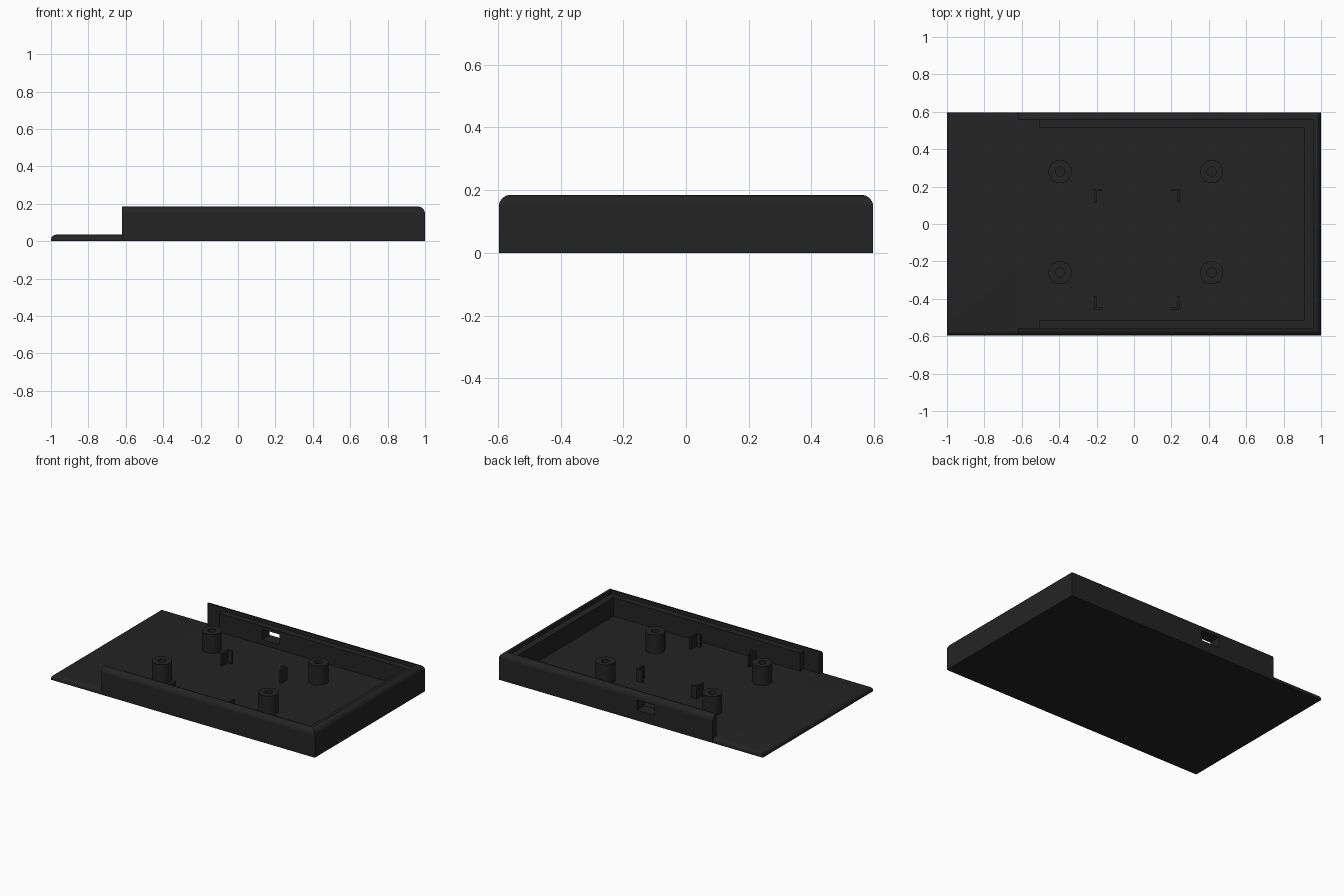
import bpy, bmesh, math
from mathutils import Matrix, Vector

if "Cube" in bpy.data.objects:
    bpy.data.objects.remove(bpy.data.objects["Cube"])

black = bpy.data.materials.new("matte_black")
black.diffuse_color = (0.017, 0.017, 0.017, 1)
black.use_nodes = True
black.node_tree.nodes["Principled BSDF"].inputs["Base Color"].default_value = black.diffuse_color


def finish(bm, name):
    bmesh.ops.recalc_face_normals(bm, faces=bm.faces)
    me = bpy.data.meshes.new(name)
    bm.to_mesh(me)
    bm.free()
    me.materials.append(black)
    ob = bpy.data.objects.new(name, me)
    bpy.context.collection.objects.link(ob)
    return ob


def add_box(bm, lo, hi):
    lo, hi = Vector(lo), Vector(hi)
    m = Matrix.Translation((lo + hi) / 2) @ Matrix.Diagonal((hi - lo).to_4d())
    bmesh.ops.create_cube(bm, size=1, matrix=m)


def box(name, lo, hi, bevel=0, open_side=None):
    """Box with rounded top edges, except on the side at x = open_side."""
    bm = bmesh.new()
    add_box(bm, lo, hi)
    if bevel:
        edges = [e for e in bm.edges
                 if all(abs(v.co.z - hi[2]) < 1e-5 for v in e.verts)
                 and not all(abs(v.co.x - open_side) < 1e-5 for v in e.verts)]
        bmesh.ops.bevel(bm, geom=edges, offset=bevel, segments=8,
                        profile=0.5, affect='EDGES')
    return finish(bm, name)


def smooth(ob):
    bpy.ops.object.select_all(action='DESELECT')
    ob.select_set(True)
    bpy.context.view_layer.objects.active = ob
    bpy.ops.object.shade_smooth_by_angle(angle=math.radians(30))


def cut(ob, lo, hi):
    cutter = box("cutter", lo, hi)
    cutter.hide_render = True
    mod = ob.modifiers.new("cut", 'BOOLEAN')
    mod.operation, mod.solver, mod.object = 'DIFFERENCE', 'EXACT', cutter
    bpy.context.view_layer.objects.active = ob
    bpy.ops.object.modifier_apply(modifier=mod.name)
    bpy.data.objects.remove(cutter)


FLOOR, LEDGE, TOP = 0.035, 0.162, 0.185

# Tray with three walls, an inner ledge and an open left end
tray = box("tray", (-0.62, -0.597, 0), (1, 0.597, TOP), 0.038, -0.62)
cut(tray, (-0.8, -0.515, FLOOR), (0.91, 0.515, 0.3))
cut(tray, (-0.8, -0.558, LEDGE), (0.957, 0.558, 0.3))
cut(tray, (-0.8, -0.558, FLOOR), (-0.505, 0.558, 0.3))
# Port opening in the back wall
cut(tray, (-0.18, 0.45, 0.07), (-0.045, 0.7, 0.14))
smooth(tray)

# Thin extension of the floor with rounded rim
smooth(box("floor_extension", (-1, -0.597, 0), (-0.62, 0.597, FLOOR), 0.028, -0.62))

# Hollow screw posts
profile = [(0.062, FLOOR - 0.01), (0.062, 0.165), (0.025, 0.165), (0.025, 0.05), (0, 0.05)]
for i, (x, y) in enumerate([(x, y) for x in (-0.395, 0.415) for y in (-0.26, 0.28)]):
    bm = bmesh.new()
    verts = [bm.verts.new((r, 0, z)) for r, z in profile]
    edges = [bm.edges.new(p) for p in zip(verts, verts[1:])]
    bmesh.ops.spin(bm, geom=verts + edges, cent=(0, 0, 0), axis=(0, 0, 1),
                   angle=math.tau, steps=40)
    bmesh.ops.remove_doubles(bm, verts=bm.verts, dist=1e-4)
    bmesh.ops.translate(bm, verts=bm.verts, vec=(x, y, 0))
    smooth(finish(bm, f"screw_post_{i + 1}"))

# L-shaped corner brackets that hold a board
for i, (x, y, sx, sy) in enumerate([(-0.213, 0.188, 1, -1), (0.245, 0.188, -1, -1),
                                    (-0.213, -0.457, 1, 1), (0.245, -0.457, -1, 1)]):
    bm = bmesh.new()
    outline = [(0, 0), (0.045, 0), (0.045, 0.012), (0.012, 0.012), (0.012, 0.072), (0, 0.072)]
    face = bm.faces.new([bm.verts.new((x + sx * a, y + sy * b, FLOOR - 0.005))
                         for a, b in outline])
    up = bmesh.ops.extrude_face_region(bm, geom=[face])["geom"]
    bmesh.ops.translate(bm, verts=[v for v in up if isinstance(v, bmesh.types.BMVert)],
                        vec=(0, 0, 0.12 - FLOOR + 0.005))
    finish(bm, f"corner_bracket_{i + 1}")
